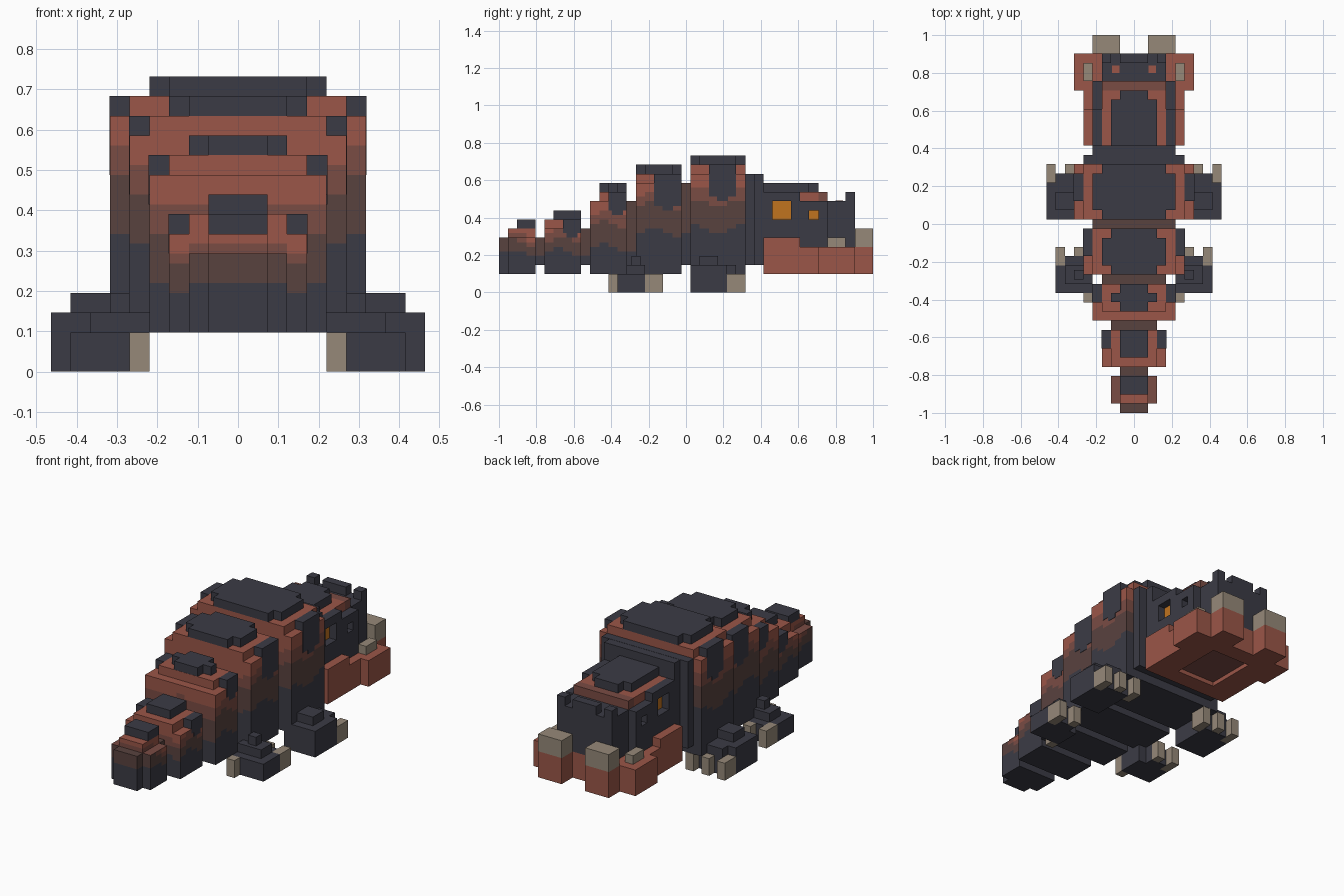
import bpy, bmesh, math
from mathutils import Vector

U = 2 / 41  # size of one block

cube = bpy.data.objects.get("Cube")
if cube:
    bpy.data.objects.remove(cube, do_unlink=True)


def linear(c):
    return c / 12.92 if c <= 0.04045 else ((c + 0.055) / 1.055) ** 2.4


def material(name, hexa):
    m = bpy.data.materials.new(name)
    rgb = [linear(int(hexa[i:i + 2], 16) / 255) for i in (0, 2, 4)]
    m.diffuse_color = (*rgb, 1)
    m.use_nodes = True
    m.node_tree.nodes["Principled BSDF"].inputs["Base Color"].default_value = (*rgb, 1)
    return m


MATS = [material("charcoal", "3B3B45"), material("dark brown", "59423F"),
        material("dull red", "7A4C44"), material("brick red", "9B5648"),
        material("claw tan", "968979"), material("eye orange", "C0731F")]
DARK, BROWN, DULL, RED, TAN, ORANGE = range(6)


def sym(x0, x1, *rest):
    """A box and its mirror image across x = 0."""
    return [(x0, x1, *rest), (-x1, -x0, *rest)]


def blocks(name, boxes, mat=DARK, levels=None):
    """Boxes (x0, x1, y0, y1, z0, z1) in block units, optionally colour banded by height."""
    bm = bmesh.new()
    for x0, x1, y0, y1, z0, z1 in boxes:
        vs = bmesh.ops.create_cube(bm, size=1)["verts"]
        for v in vs:
            v.co = Vector((x1 if v.co.x > 0 else x0, y1 if v.co.y > 0 else y0,
                           z1 if v.co.z > 0 else z0))
    if levels:
        # Cut into small tiles so that the bands can be wavy
        for axis, step in ((0, 1.0), (1, 1.0), (2, 0.5)):
            lo = min(v.co[axis] for v in bm.verts)
            hi = max(v.co[axis] for v in bm.verts)
            no = Vector((0, 0, 0))
            no[axis] = 1
            for i in range(1, int((hi - lo) / step + 0.01)):
                bmesh.ops.bisect_plane(bm, geom=bm.verts[:] + bm.edges[:] + bm.faces[:],
                                       plane_co=no * (lo + i * step), plane_no=no)
    bm.normal_update()
    for f in bm.faces:
        f.material_index = mat
        if levels:
            c = f.calc_center_median()
            wave = 0 if abs(f.normal.z) > 0.5 else 0.5 * math.sin(1.25 * c.y) + 0.3 * math.cos(c.x * 0.9)
            f.material_index = sum(c.z > lv + wave for lv in levels)
    bmesh.ops.scale(bm, vec=(U, U, U), verts=bm.verts)
    me = bpy.data.meshes.new(name)
    bm.to_mesh(me)
    bm.free()
    for m in MATS:
        me.materials.append(m)
    ob = bpy.data.objects.new(name, me)
    bpy.context.collection.objects.link(ob)
    return ob


# Body segments: name, half width, y range, start of upper step, top, colour levels, spike (y0, y1, z0)
segments = [
    ("tail_end", 2.5, -19.5, -16.5, -19.5, 7, (4.3, 5.6, 6.1), None),
    ("tail_base", 3.5, -15.5, -11.5, -15.5, 8, (4.6, 6.0, 6.7), (-13.5, -11.5, 6)),
    ("hips", 4.5, -10.5, -6.5, -9.5, 11, (5.0, 7.5, 8.8), (-8.5, -6.5, 8.5)),
    ("belly", 5.5, -5.5, -0.5, -5.5, 13, (6.6, 9.3, 10.6), (-3.5, -0.5, 9)),
    ("shoulders", 6.5, 0.5, 6.5, 0.5, 14, (6.6, 9.5, 11), (2.5, 5.5, 10)),
]
for name, w, y0, y1, ys, top, levels, spike in segments:
    blocks(name, [(-w, w, y0, y1, 2, top - 1), (1 - w, w - 1, ys, y1, top - 1, top)], levels=levels)
    # Cross shaped back plate
    if w < 4:
        blocks(name + "_plate", [(-1.5, 1.5, y0 + 1, y1, top, top + 1)])
    else:
        p = w - 2
        s = ys if w > 5 else ys + 0.02
        blocks(name + "_plate", [(1 - p, p - 1, s, y1, top, top + 1)]
               + sym(p - 1, p, s + 1, y1 - 1, top, top + 1))
    # Dark streak hanging over each flank
    if spike:
        a, b, z = spike
        mid = (a + b) / 2
        blocks(name + "_streaks", sym(w - 1, w + 0.04, a, b, z + 0.5, top)
               + sym(w - 1, w + 0.04, mid - 0.6, mid + 0.6, z, z + 0.5))

blocks("tail_tip", [(-1.5, 1.5, -20.5, -19.5, 2, 6)], levels=(4.3, 6.1))

# Narrow joints between the segments
for name, w, y, top, lv in (("tail_joint", 1.5, -16.5, 6, 4.6), ("tail_root_joint", 2.5, -11.5, 7, 4.8),
                            ("hip_joint", 3.5, -6.5, 10, 5.5), ("waist_joint", 4.5, -0.5, 12, 6.5)):
    blocks(name, [(-w, w, y, y + 1, 3, top)], levels=(lv, 20))

# Neck collar
blocks("neck", [(-5.5, 5.5, 6.5, 7.5, 3, 13), (-4.5, 4.5, 7.5, 8.5, 3, 12.98)])

# Head core, with a side skin left open around the eye sockets
blocks("head", [(-3.5, 3.5, 8.5, 17.5, 5, 10), (-3.5, 3.5, 17.5, 18.5, 5, 10)]
       + sym(3.5, 4.5, 8.5, 9.5, 5, 11)
       + sym(3.5, 4.5, 9.5, 11.5, 5, 8)
       + sym(3.5, 4.5, 9.5, 11.5, 10, 11)
       + sym(3.5, 4.5, 11.5, 12.5, 5, 11)
       + sym(3.5, 4.5, 12.5, 13.5, 5, 10)
       + sym(3.5, 4.5, 13.5, 14.5, 5, 8)
       + sym(3.5, 4.5, 13.5, 14.5, 9, 10)
       + sym(3.5, 4.5, 14.5, 15.5, 5, 10))
blocks("eyes", sym(3.5, 3.6, 9.5, 11.5, 8, 10) + sym(3.5, 3.6, 13.5, 14.5, 8, 9), ORANGE)
blocks("brow", [(-3.5, 3.5, 8.5, 14.5, 10, 11)], RED)
blocks("brow_front", [(-2.5, 2.5, 14.5, 15.5, 10, 11)] + sym(2.5, 3.5, 14.5, 15.5, 10, 11), DULL)
blocks("head_plate", [(-2.5, 2.5, 8.5, 13.5, 11, 12), (-1.5, 1.5, 13.5, 14.5, 11, 12)])
blocks("snout_ridge", [(-1.5, 1.5, 17.5, 18.5, 10, 11)] + sym(2.5, 3.5, 17.5, 18.5, 10, 11))
blocks("nostrils", sym(1.6, 2.4, 16.4, 17.2, 10, 10.08), RED)

# Jaw with two front lobes, and a recess below
blocks("jaw", [(-5.5, 5.5, 8.5, 10.5, 2, 5), (-2.5, 2.5, 10.5, 16.5, 2.6, 5),
               (-6.5, 6.5, 16.5, 18.5, 2, 5)]
       + sym(2.5, 5.5, 10.5, 14.5, 2, 5)
       + sym(2.5, 6.5, 14.5, 16.5, 2, 5)
       + sym(4.5, 5.5, 8.5, 12.5, 5, 6)
       + sym(1.5, 4.5, 18.5, 20.5, 2, 5), RED)
blocks("jaw_recess", [(-2.5, 2.5, 10.5, 16.5, 2.5, 2.6)], DULL)
blocks("front_tusks", sym(1.5, 4.5, 18.5, 20.5, 5, 7), TAN)
blocks("side_tusks", sym(4.5, 5.5, 15.5, 17.5, 5, 6), TAN)

# Feet and claws
blocks("front_feet", sym(5.5, 9.5, 0.5, 4.5, 0, 3) + sym(5.5, 8.5, 4.5, 5.5, 0, 3)
       + sym(6.5, 8.5, 1.5, 3.5, 3, 4))
blocks("front_claws", sym(8.5, 9.5, 4.5, 6.5, 0, 2) + sym(6.5, 7.5, 4.6, 6.5, 0.02, 2)
       + sym(4.5, 5.5, 4.5, 6.5, 0, 1.98), TAN)
blocks("hind_feet", sym(4.5, 8.5, -7.5, -4.5, 0, 2) + sym(5.5, 7.5, -4.5, -3.5, 0, 2)
       + sym(4.5, 7.5, -6.5, -4.5, 2, 3) + sym(5.5, 6.5, -6, -5, 3, 4))
blocks("hind_claws", sym(7.5, 8.5, -4.5, -2.5, 0, 2) + sym(5.5, 6.5, -3.5, -2.5, 0, 2)
       + sym(4.5, 5.5, -8.5, -7.5, 0, 2), TAN)
